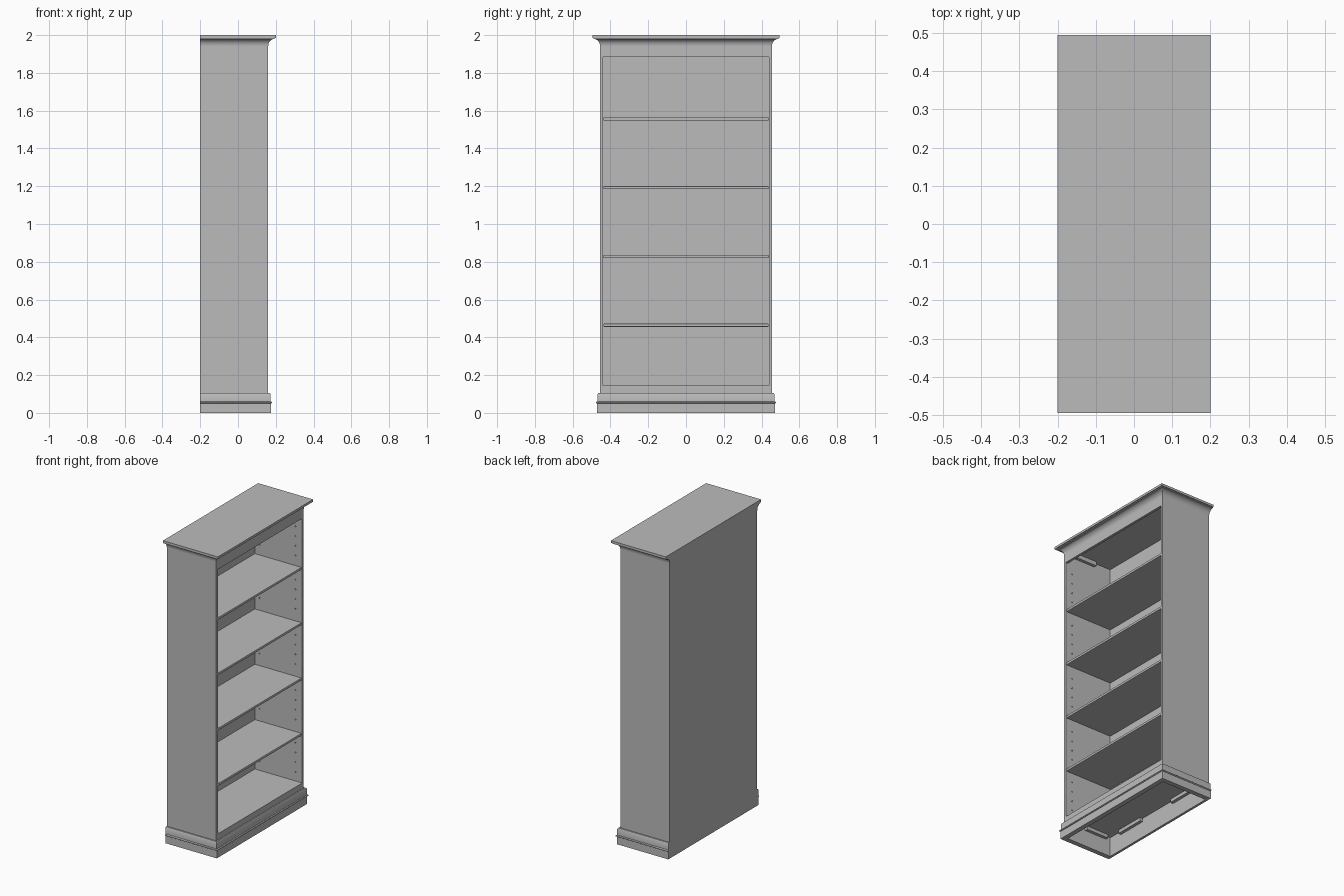
import bpy, bmesh, math
from mathutils import Matrix, Vector

if "Cube" in bpy.data.objects:
    bpy.data.objects.remove(bpy.data.objects["Cube"], do_unlink=True)

grey = bpy.data.materials.new("warm_grey")
grey.use_nodes = True
GREY = (0.5, 0.5, 0.5, 1)
grey.diffuse_color = GREY
grey.node_tree.nodes["Principled BSDF"].inputs["Base Color"].default_value = GREY

BACK, FRONT = -0.2, 0.16     # depth runs along x, opening faces +x
HALF, WALL = 0.455, 0.016    # half width and board thickness
INNER = HALF - WALL
BACK_IN = BACK + 0.016
LID = 1.985


def finish(name, bm):
    bmesh.ops.recalc_face_normals(bm, faces=bm.faces)
    mesh = bpy.data.meshes.new(name)
    bm.to_mesh(mesh)
    bm.free()
    mesh.materials.append(grey)
    obj = bpy.data.objects.new(name, mesh)
    bpy.context.collection.objects.link(obj)
    return obj


def board(name, xs, ys, zs, bevel=0):
    lo, hi = Vector((xs[0], ys[0], zs[0])), Vector((xs[1], ys[1], zs[1]))
    bm = bmesh.new()
    bmesh.ops.create_cube(bm, size=1, matrix=Matrix.Translation((lo + hi) / 2)
                          @ Matrix.Diagonal((hi - lo).to_4d()))
    obj = finish(name, bm)
    if bevel:
        mod = obj.modifiers.new("eased_edges", "BEVEL")
        mod.width, mod.segments = bevel, 2
    return obj


def activate(obj):
    bpy.ops.object.select_all(action="DESELECT")
    obj.select_set(True)
    bpy.context.view_layer.objects.active = obj


def moulding(name, profile):
    """Mitred strip round the two sides and the front; profile is (outset, z)."""
    bm = bmesh.new()
    rows = []
    for d, z in profile:
        w, f = HALF + d, FRONT + d
        rows.append([bm.verts.new((x, y, z)) for x, y in
                     ((BACK, -w), (f, -w), (f, w), (BACK, w))])
    for a, b in zip(rows, rows[1:] + rows[:1]):
        for i in range(3):
            bm.faces.new((a[i], a[i + 1], b[i + 1], b[i]))
    bm.faces.new([r[0] for r in rows])
    bm.faces.new([r[3] for r in rows])
    obj = finish(name, bm)
    activate(obj)
    bpy.ops.object.shade_smooth_by_angle(angle=math.radians(35))
    return obj


# Compartments between the shelves
shelf_tops = [0.145, 0.472, 0.836, 1.2, 1.564]
ceilings = [z - 0.016 for z in shelf_tops[1:]] + [1.885]

# Peg hole cutter
bm = bmesh.new()
for low, high in zip(shelf_tops, ceilings):
    for k in range(4):
        z = (low + high) / 2 + (k - 1.5) * 0.064
        for x in (-0.15, 0.11):
            for s in (-1, 1):
                bmesh.ops.create_cone(
                    bm, cap_ends=True, segments=10, radius1=0.004, radius2=0.004, depth=0.016,
                    matrix=Matrix.Translation((x, s * INNER, z)) @ Matrix.Rotation(math.pi / 2, 4, "X"))
cutter = finish("peg_hole_cutter", bm)
cutter.hide_render = True

# Side panels with drilled peg holes
for name, s in (("left_board", 1), ("right_board", -1)):
    side = board("side_panel_" + name, (BACK, FRONT), sorted((s * INNER, s * HALF)), (0, LID))
    mod = side.modifiers.new("peg_holes", "BOOLEAN")
    mod.operation, mod.object, mod.solver = "DIFFERENCE", cutter, "EXACT"
    activate(side)
    bpy.ops.object.modifier_apply(modifier=mod.name)
bpy.data.objects.remove(cutter, do_unlink=True)

# Carcass boards
board("back_panel", (BACK, BACK_IN), (-INNER, INNER), (0, LID))
board("top_panel", (BACK_IN, FRONT - 0.016), (-INNER, INNER), (1.962, LID))
board("top_rail", (FRONT - 0.016, FRONT), (-INNER, INNER), (1.885, LID))
board("bottom_rail", (FRONT - 0.016, FRONT), (-INNER, INNER), (0, 0.145))
board("bottom_shelf", (BACK_IN, FRONT - 0.016), (-INNER, INNER), (0.127, 0.145))

# Loose shelves
for i, z in enumerate(shelf_tops[1:]):
    board(f"shelf_{i + 1}", (BACK_IN, FRONT - 0.003), (0.001 - INNER, INNER - 0.001),
          (z - 0.016, z), 0.003)

# Hidden support blocks under the top and the bottom shelf
for s in (-1, 1):
    y_side = sorted((s * INNER, s * (INNER - 0.02)))
    y_mid = (s * 0.24 - 0.1, s * 0.24 + 0.1)
    board("base_side_block", (-0.15, 0.01), y_side, (0.105, 0.127))
    board("base_back_block", (BACK_IN, BACK_IN + 0.02), y_mid, (0.105, 0.127))
    board("base_front_block", (FRONT - 0.036, FRONT - 0.016), y_mid, (0.105, 0.127))
    board("top_side_block", (-0.06, 0.09), y_side, (1.935, 1.962))

# Crown: cove moulding below a flat lid
cove = [(0.034 * (1 - math.cos(t)), 1.942 + 0.038 * math.sin(t))
        for t in (math.pi / 2 * k / 8 for k in range(9))]
moulding("crown_moulding", [(0, LID)] + cove + [(0.034, LID)])
board("crown_lid", (BACK, 0.2), (-0.495, 0.495), (LID, 2.0))

# Plinth: base board, rounded bead and stepped cap board
moulding("plinth_base", [(0, 0), (0.015, 0), (0.015, 0.05), (0, 0.05)])
bead = [(0.015 + 0.006 * math.cos(t), 0.055 + 0.005 * math.sin(t))
        for t in (math.pi * (k / 6 - 0.5) for k in range(7))]
moulding("plinth_bead", [(0, 0.05)] + bead + [(0, 0.06)])
moulding("plinth_cap", [(0, 0.06), (0.013, 0.06), (0.013, 0.1), (0.009, 0.106), (0, 0.106)])
